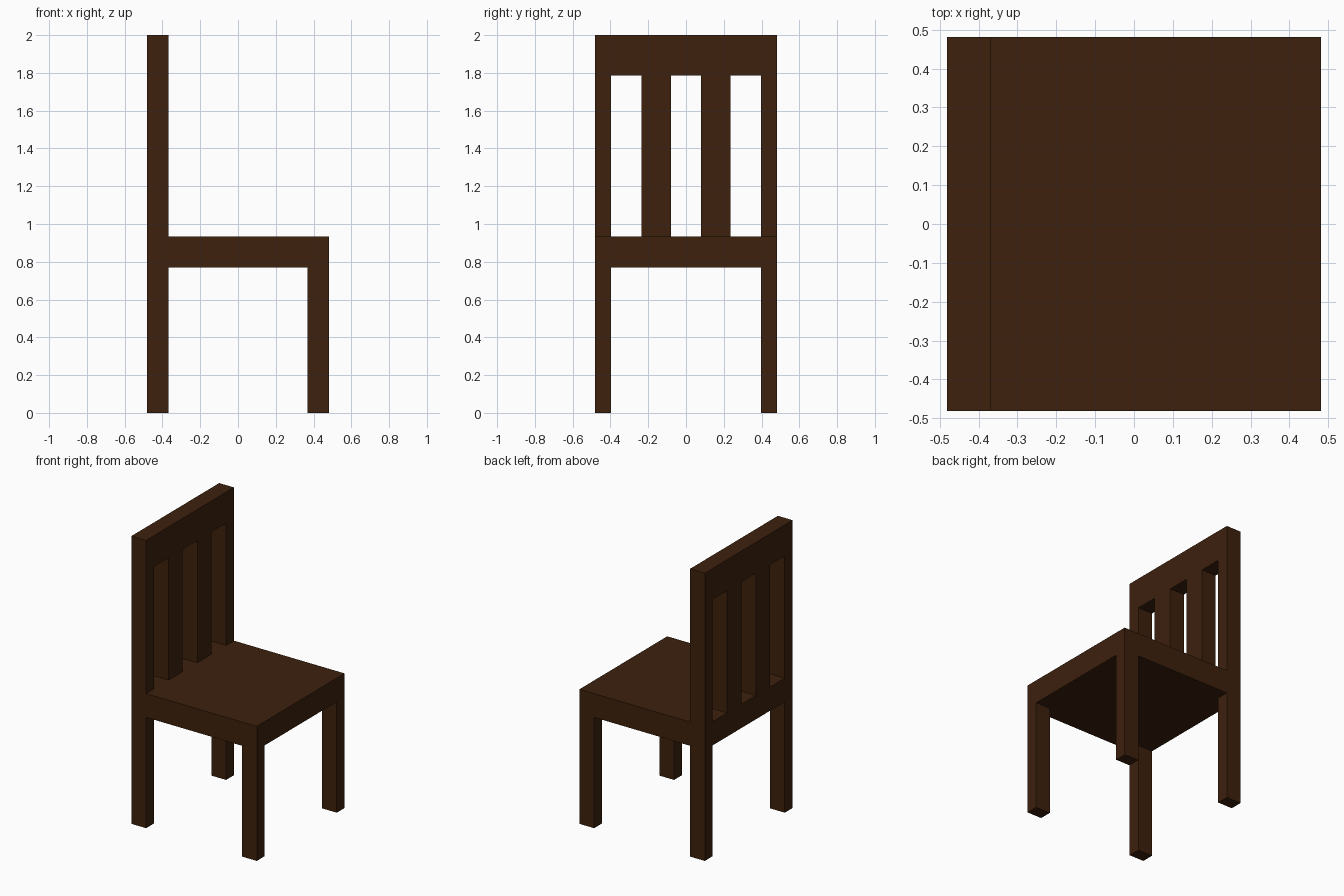
import bpy

if "Cube" in bpy.data.objects:
    bpy.data.objects.remove(bpy.data.objects["Cube"])

H = 0.482                  # half width of the chair
LX, LY = 0.113, 0.086      # leg / post section
SEAT_LOW, SEAT_TOP = 0.77, 0.935
RAIL_LOW, TOP = 1.785, 2.0
BACK = (-H, -H + LX)       # x range of the backrest

wood = bpy.data.materials.new("dark_wood")
wood.diffuse_color = (0.047, 0.015, 0.004, 1)
wood.use_nodes = True
wood.node_tree.nodes["Principled BSDF"].inputs["Base Color"].default_value = wood.diffuse_color


def box(name, xs, ys, zs):
    """Axis-aligned box from its x, y and z ranges."""
    bpy.ops.mesh.primitive_cube_add(size=1, location=[sum(r) / 2 for r in (xs, ys, zs)])
    ob = bpy.context.object
    ob.name = name
    ob.scale = [r[1] - r[0] for r in (xs, ys, zs)]
    bpy.ops.object.transform_apply(location=True, rotation=False, scale=True)
    ob.data.materials.append(wood)
    return ob


def pair(name, xs, ys, zs):
    """Box on the +y side, mirrored to -y."""
    ob = box(name, xs, ys, zs)
    ob.location = (0, 0, 0)
    bpy.context.scene.cursor.location = (0, 0, 0)
    mod = ob.modifiers.new("mirror", 'MIRROR')
    mod.use_axis = (False, True, False)
    return ob


# Seat slab
box("seat", (-H, H), (-H, H), (SEAT_LOW, SEAT_TOP))

# Legs
pair("open_side_legs", (H - LX, H), (H - LY, H), (0, SEAT_LOW))
pair("backrest_side_legs", BACK, (H - LY, H), (0, SEAT_LOW))

# Backrest: outer posts, slats and top rail
pair("backrest_posts", BACK, (H - LY, H), (SEAT_TOP, RAIL_LOW))
pair("backrest_slats", BACK, (0.08, 0.236), (SEAT_TOP, RAIL_LOW))
box("top_rail", BACK, (-H, H), (RAIL_LOW, TOP))
